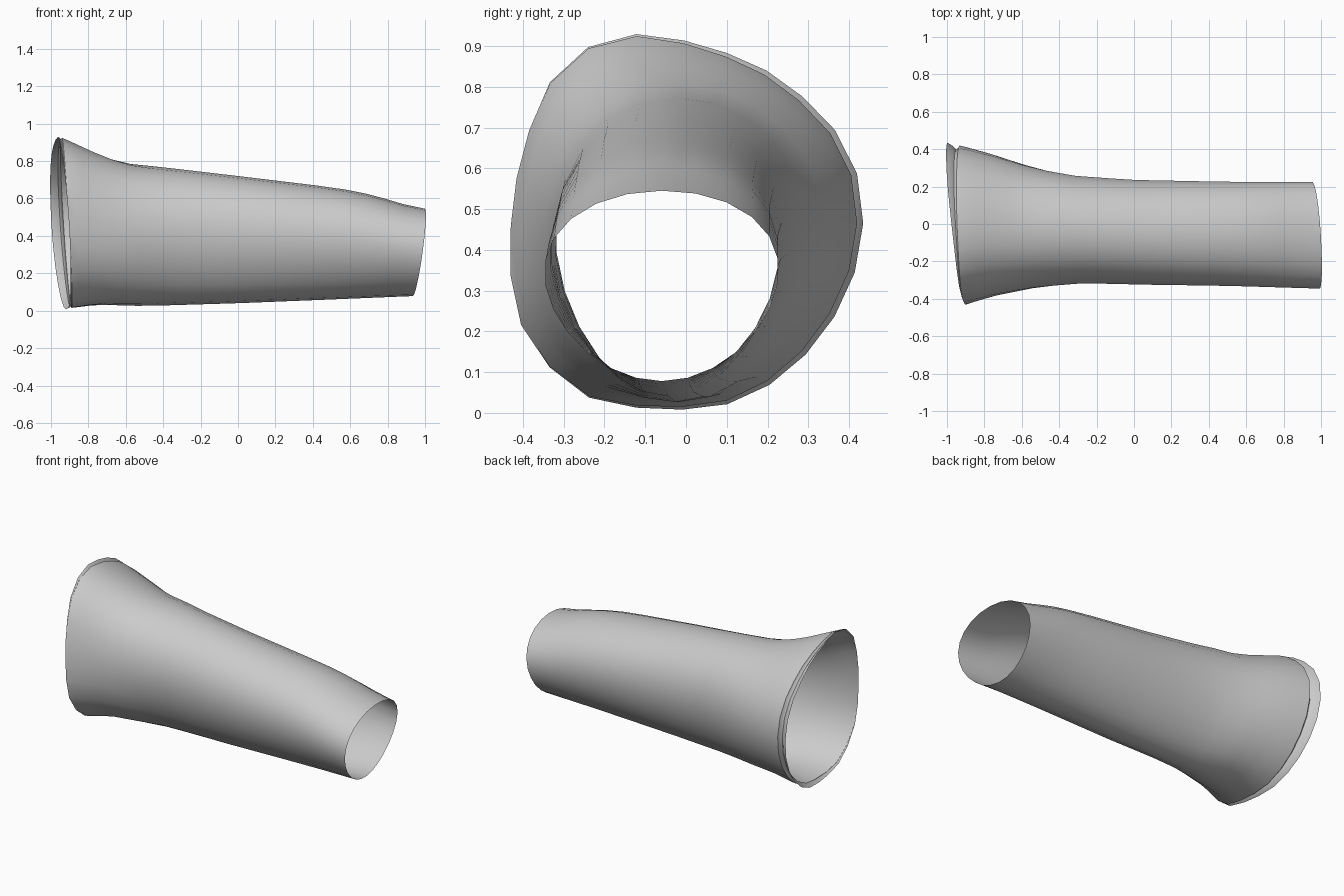
import bpy, bmesh, math

cube = bpy.data.objects.get("Cube")
if cube:
    bpy.data.objects.remove(cube)

SIDES = 24

# Silhouette curves along the sleeve: (x, value)
TOP = [(-.94, .918), (-.87, .89), (-.8, .86), (-.7, .82), (-.57, .785), (-.3, .755), (0, .72),
       (.5, .66), (.65, .635), (.8, .595), (.9, .565), (1, .545)]
BOTTOM = [(-.89, .015), (-.75, .032), (-.5, .025), (0, .04), (.5, .06), (.93, .078)]
BACK = [(-.93, .42), (-.75, .37), (-.6, .32), (-.45, .28), (-.3, .255), (0, .235), (.5, .225), (.95, .225)]
FRONT = [(-.9, -.43), (-.75, -.385), (-.5, -.335), (-.25, -.315), (0, -.323), (.5, -.33), (.99, -.345)]

# Uneven outline of the wide opening, every 15 degrees from the back over the top
RIM = [1, 1, .975, .94, .93, .935, .975, 1.05, 1.1, 1.09, 1.03, 1,
       1, 1.04, 1.09, 1.1, 1.09, 1.03, 1, 1, .99, .98, .98, .99]


def curve_at(points, x):
    if x <= points[0][0]:
        return points[0][1]
    for (x0, v0), (x1, v1) in zip(points, points[1:]):
        if x <= x1:
            return v0 + (v1 - v0) * (x - x0) / (x1 - x0)
    return points[-1][1]


def ring_point(u, i, shift=0.0, flare=0.0):
    """Point i on the ring at u (0 wide end, 1 narrow end)."""
    a = 2 * math.pi * i / SIDES
    c, s = math.cos(a), math.sin(a)
    wide = -.918 - .028 * s - .015 * c
    narrow = .967 + .032 * s - .02 * c
    x = wide + (narrow - wide) * u
    top, bottom = curve_at(TOP, x), curve_at(BOTTOM, x)
    back, front = curve_at(BACK, x), curve_at(FRONT, x)
    blend = max(0, min(1, 1 - u / .25))
    r = 1 + (RIM[i] - 1) * blend
    lip = .5 + .5 * c - .05 * s * s       # lip fades out at the front
    r += flare * lip
    skew = .02 * math.sin(2 * a) * (1 - blend)
    return (x - shift * lip,
            (back + front) / 2 + (back - front) / 2 * r * c + skew,
            (top + bottom) / 2 + (top - bottom) / 2 * r * s)


# Flared lip, groove, rolled rim, then the sleeve body
rings = [(0, .065, .035), (0, .04, .0), (0, .018, -.05), (0, .008, -.035)]
rings += [(u, 0, 0) for u in (0, .02, .05, .09, .14, .19, .25, .33, .42, .5, .6, .7,
                              .78, .84, .89, .94, 1)]

bm = bmesh.new()
loops = [[bm.verts.new(ring_point(u, i, sh, fl)) for i in range(SIDES)] for u, sh, fl in rings]
for a, b in zip(loops, loops[1:]):
    for i in range(SIDES):
        j = (i + 1) % SIDES
        bm.faces.new((a[i], a[j], b[j], b[i]))
bmesh.ops.remove_doubles(bm, verts=bm.verts, dist=.0005)
bmesh.ops.recalc_face_normals(bm, faces=bm.faces)
# Make sure the outside of the tube faces outward
if sum(f.normal.y * f.calc_center_median().y for f in bm.faces) < 0:
    bmesh.ops.reverse_faces(bm, faces=bm.faces)

mesh = bpy.data.meshes.new("sleeve")
bm.to_mesh(mesh)
bm.free()
sleeve = bpy.data.objects.new("sleeve", mesh)
bpy.context.collection.objects.link(sleeve)

# Plain light grey
grey = bpy.data.materials.new("light_grey")
grey.use_nodes = True
colour = (.6, .6, .6, 1)
grey.diffuse_color = colour
grey.node_tree.nodes["Principled BSDF"].inputs["Base Color"].default_value = colour
mesh.materials.append(grey)

bpy.context.view_layer.objects.active = sleeve
sleeve.select_set(True)
bpy.ops.object.shade_smooth_by_angle(angle=math.radians(50))
